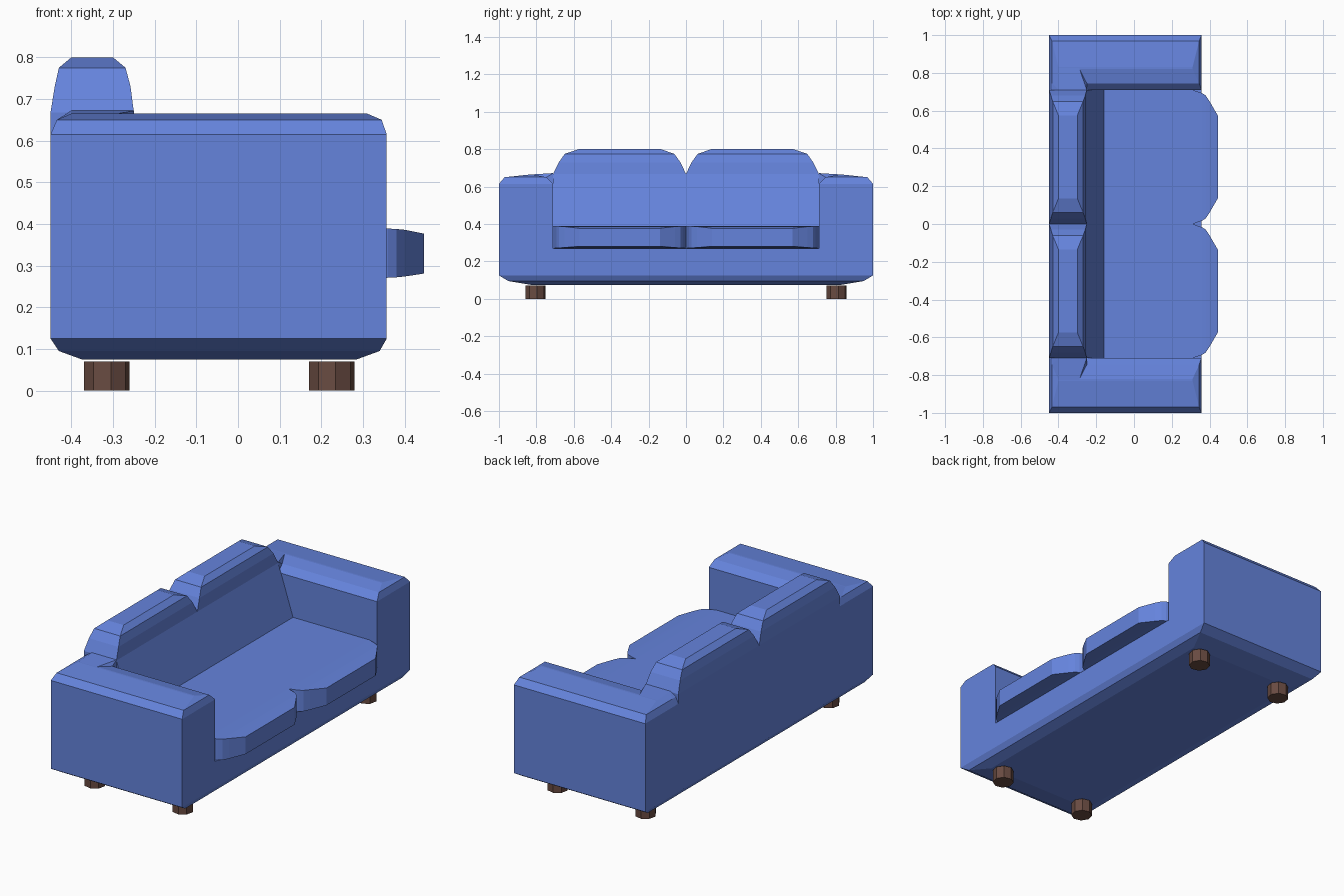
import bpy, bmesh, math

if "Cube" in bpy.data.objects:
    bpy.data.objects.remove(bpy.data.objects["Cube"])


def material(name, color):
    m = bpy.data.materials.new(name)
    m.diffuse_color = (*color, 1)
    m.use_nodes = True
    m.node_tree.nodes["Principled BSDF"].inputs["Base Color"].default_value = m.diffuse_color
    return m


FABRIC = material("blue_fabric", (0.13, 0.23, 0.72))
WOOD = material("brown_wood", (0.14, 0.07, 0.053))


def loft(bm, rings, start=False, end=False):
    """Skin a list of equal-length point rings, with optional caps."""
    loops = [[bm.verts.new(p) for p in ring] for ring in rings]
    for a, b in zip(loops, loops[1:]):
        for i in range(len(a)):
            j = (i + 1) % len(a)
            bm.faces.new((a[i], a[j], b[j], b[i]))
    if start:
        bm.faces.new(loops[0][::-1])
    if end:
        bm.faces.new(loops[-1])


def level(z, x0, x1, y0, y1):
    """Horizontal rectangle."""
    return [(x0, y0, z), (x1, y0, z), (x1, y1, z), (x0, y1, z)]


def finish(bm, name, mat):
    bmesh.ops.remove_doubles(bm, verts=bm.verts, dist=0.0005)
    bmesh.ops.recalc_face_normals(bm, faces=bm.faces)
    me = bpy.data.meshes.new(name)
    bm.to_mesh(me)
    bm.free()
    me.materials.append(mat)
    ob = bpy.data.objects.new(name, me)
    bpy.context.collection.objects.link(ob)
    return ob


BACK, FRONT, INNER = -0.45, 0.357, 0.71

# body: U-shaped base and arms, with chamfered underside and domed arm tops
bm = bmesh.new()
outline = [(-1, .125), (1, .125), (1, .615), (INNER, .615), (INNER, .27),
           (-INNER, .27), (-INNER, .615), (-1, .615)]
loft(bm, [[(x, y, z) for y, z in outline] for x in (BACK, FRONT)], True, True)
open_faces = [f for f in bm.faces if len(f.verts) == 4 and
              (all(abs(v.co.z - .125) < 1e-4 for v in f.verts) or
               all(abs(v.co.z - .615) < 1e-4 for v in f.verts))]
bmesh.ops.delete(bm, geom=open_faces, context='FACES_ONLY')
loft(bm, [level(.125, BACK, FRONT, -1, 1),
          level(.095, -.43, .34, -.95, .95),
          level(.075, -.375, .285, -.83, .83)], end=True)
for s in (-1, 1):
    loft(bm, [level(.615, BACK, FRONT, s * INNER, s),
              level(.65, -.435, .345, s * .745, s * .97),
              level(.665, -.40, .31, s * .82, s * .83)], end=True)
finish(bm, "body", FABRIC)

# backrest: slanted front, topped by two rounded cushions
bm = bmesh.new()
loft(bm, [level(.27, BACK, -.12, -INNER, INNER),
          level(.668, BACK, -.25, -INNER, INNER)])
for c in (-.355, .355):
    loft(bm, [level(z, x0, x1, c - h, c + h) for z, x0, x1, h in (
        (.668, BACK, -.25, .355), (.73, -.44, -.258, .325),
        (.775, -.43, -.27, .293), (.80, -.40, -.30, .22))], end=True)
finish(bm, "backrest", FABRIC)

# small fillets joining the backrest to the arm tops
for s, side in ((-1, "left"), (1, "right")):
    bm = bmesh.new()
    section = [(BACK, .615), (-.435, .65), (-.40, .672), (-.25, .672), (-.25, .615)]
    for x, z in section:
        bm.verts.new((x, s * INNER, z))
    for p in ((BACK, .745, .615), (-.435, .745, .65), (-.40, .825, .665),
              (-.29, .825, .665), (-.25, .745, .65)):
        bm.verts.new((p[0], s * p[1], p[2]))
    bmesh.ops.convex_hull(bm, input=bm.verts)
    finish(bm, side + "_arm_fillet", FABRIC)

# seat cushions: rounded in plan towards the front
for c, side in ((-.355, "left"), (.355, "right")):
    bm = bmesh.new()
    loft(bm, [[(x, c - h, lo), (x, c + h, lo), (x, c + h, hi), (x, c - h, hi)]
              for x, h, lo, hi in (
                  (-.17, .355, .27, .39), (.31, .355, .27, .39),
                  (.36, .338, .271, .389), (.38, .325, .272, .388),
                  (.40, .295, .274, .386), (.446, .215, .281, .377))], True, True)
    finish(bm, side + "_seat_cushion", FABRIC)

# feet: short eight-sided pegs
for x in (-.315, .225):
    for y in (-.805, .805):
        bm = bmesh.new()
        ring = [(x + .055 * math.cos(a), y + .055 * math.sin(a))
                for a in (math.radians(10 + 45 * i) for i in range(8))]
        loft(bm, [[(px, py, z) for px, py in ring] for z in (0, .07)], True, True)
        name = ("front" if x > 0 else "back") + ("_right" if y > 0 else "_left") + "_foot"
        finish(bm, name, WOOD)
